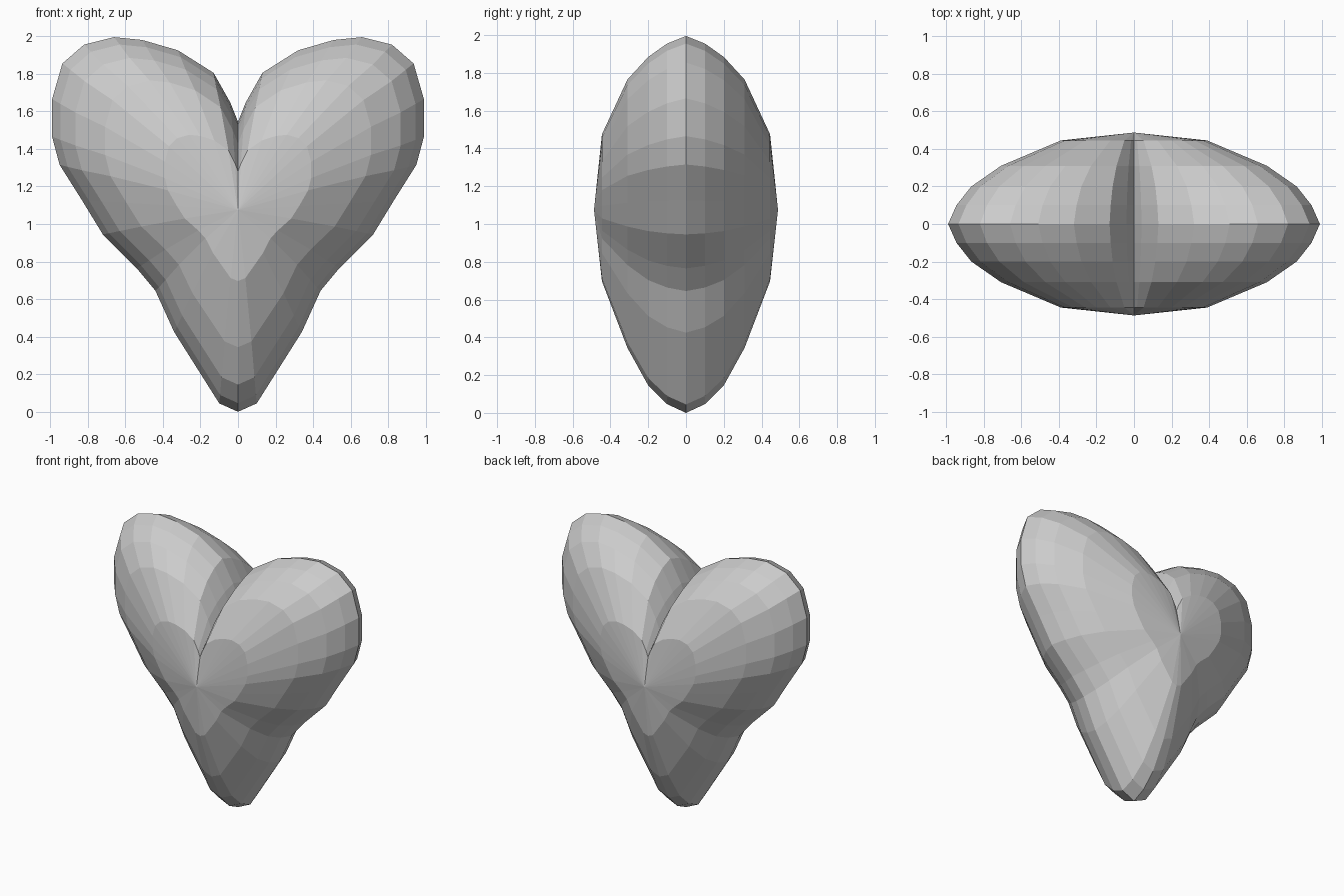
import bpy, bmesh

if "Cube" in bpy.data.objects:
    bpy.data.objects.remove(bpy.data.objects["Cube"])

# Right half of the heart outline at mid thickness, tip to notch (x, z)
half = [(0, 0.005), (0.10, 0.05), (0.34, 0.43), (0.44, 0.65), (0.54, 0.77),
        (0.72, 0.95), (0.83, 1.13), (0.95, 1.32), (0.99, 1.47), (0.99, 1.67),
        (0.935, 1.86), (0.82, 1.96), (0.66, 2.0), (0.51, 1.985), (0.32, 1.93),
        (0.13, 1.81), (0.04, 1.65), (0, 1.55)]
outline = half + [(-x, z) for x, z in half[-2:0:-1]]
CZ = 1.08  # height of the front and back apex

# Layers of the front half: depth, x scale, upper scale, lower scale
layers = [(0.10, 0.955, 0.957, 0.957), (0.20, 0.875, 0.88, 0.865),
          (0.31, 0.715, 0.75, 0.68), (0.445, 0.393, 0.435, 0.352)]
rings = [(-y, a, b, c) for y, a, b, c in reversed(layers)]
rings += [(0, 1, 1, 1)] + layers

bm = bmesh.new()


def add_ring(y, sx, up, down):
    return [bm.verts.new((x * sx, y, CZ + (z - CZ) * (up if z > CZ else down)))
            for x, z in outline]


# Stacked outlines joined by quads, closed by a fan at each apex
loops = [add_ring(*r) for r in rings]
n = len(outline)
for a, b in zip(loops, loops[1:]):
    for i in range(n):
        j = (i + 1) % n
        bm.faces.new((a[i], a[j], b[j], b[i]))
for loop, y in ((loops[0], -0.487), (loops[-1], 0.487)):
    apex = bm.verts.new((0, y, CZ))
    for i in range(n):
        bm.faces.new((loop[i], loop[(i + 1) % n], apex))
bmesh.ops.recalc_face_normals(bm, faces=bm.faces)

# Rest the tip on the ground
low = min(v.co.z for v in bm.verts)
bmesh.ops.translate(bm, verts=bm.verts, vec=(0, 0, -low))

mesh = bpy.data.meshes.new("heart")
bm.to_mesh(mesh)
bm.free()
bpy.context.collection.objects.link(bpy.data.objects.new("heart", mesh))
